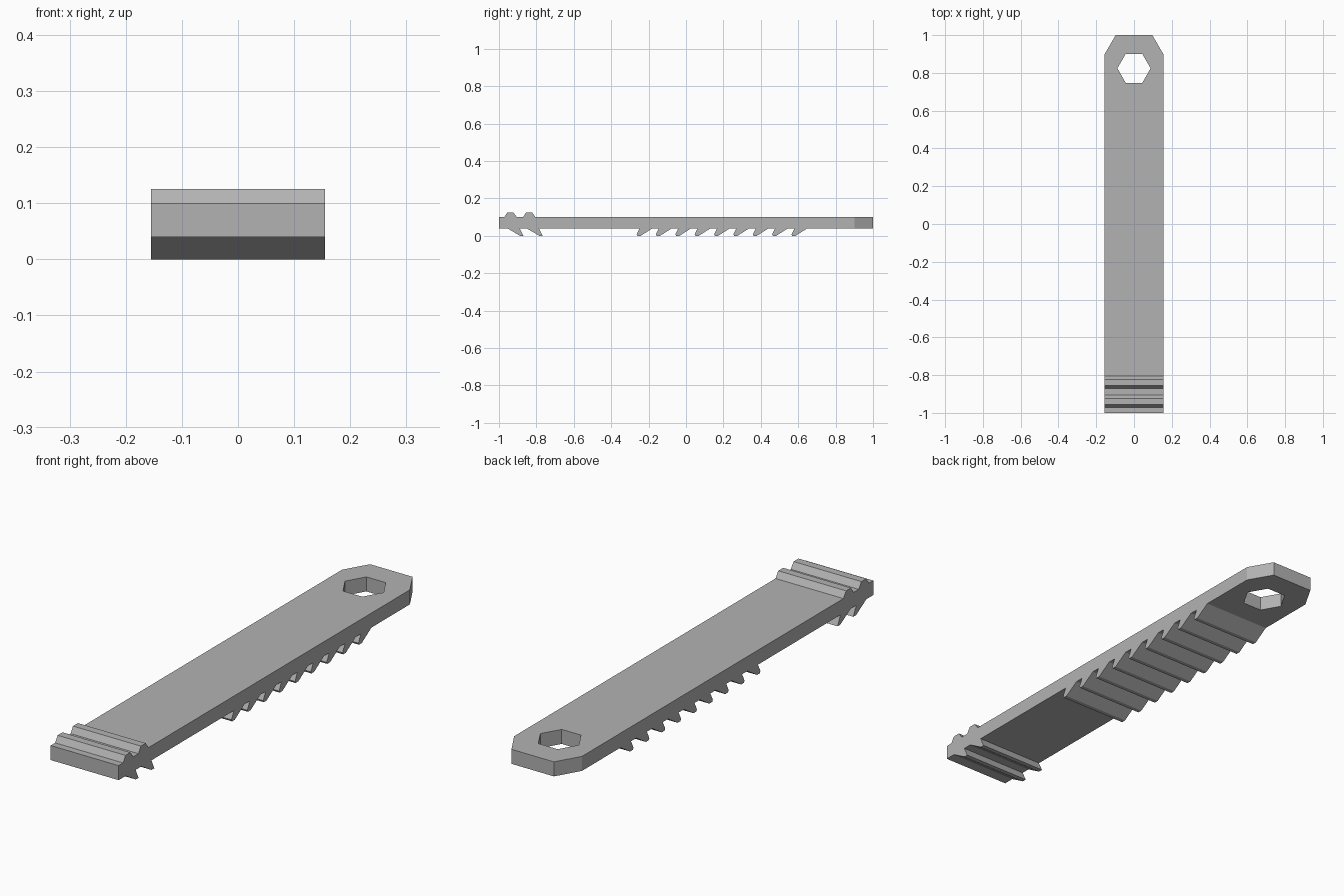
import bpy, bmesh, math

cube = bpy.data.objects.get("Cube")
if cube:
    bpy.data.objects.remove(cube)

HALF_W, LOW, TOP, RIDGE = 0.155, 0.04, 0.1, 0.125
HOLE_Y, HOLE_R = 0.824, 0.088

grey = bpy.data.materials.new("plain grey")
grey.use_nodes = True
colour = (0.45, 0.45, 0.45, 1)
grey.diffuse_color = colour
grey.node_tree.nodes["Principled BSDF"].inputs["Base Color"].default_value = colour


def prism(name, points, to_3d, offset):
    """Extrude a closed outline by an offset into a solid."""
    bm = bmesh.new()
    face = bm.faces.new([bm.verts.new(to_3d(a, b)) for a, b in points])
    ext = bmesh.ops.extrude_face_region(bm, geom=[face])
    moved = [v for v in ext["geom"] if isinstance(v, bmesh.types.BMVert)]
    bmesh.ops.translate(bm, verts=moved, vec=offset)
    bmesh.ops.recalc_face_normals(bm, faces=bm.faces[:])
    mesh = bpy.data.meshes.new(name)
    bm.to_mesh(mesh)
    bm.free()
    mesh.materials.append(grey)
    obj = bpy.data.objects.new(name, mesh)
    bpy.context.collection.objects.link(obj)
    return obj


# Side profile, underside from front to back: two front barbs, then the rack
profile = [(-1, LOW)]
for y in (-0.955, -0.852):
    profile += [(y, LOW), (y + 0.067, 0), (y + 0.085, 0), (y + 0.066, LOW)]
for i in range(9):
    y = -0.264 + i * 0.1035
    profile += [(y + 0.016, LOW), (y, 0.008), (y + 0.004, 0), (y + 0.022, 0), (y + 0.085, LOW)]

# Back end and the two grip ridges on top
profile += [(1, LOW), (1, TOP)]
for y in (-0.805, -0.905):
    profile += [(y, TOP), (y - 0.018, RIDGE), (y - 0.05, RIDGE), (y - 0.066, TOP)]
profile += [(-1, TOP)]
strap = prism("toothed_strap", profile, lambda y, z: (-HALF_W, y, z), (2 * HALF_W, 0, 0))

# Cutters: hexagonal hole and the two clipped back corners
hexagon = [(HOLE_R * math.cos(math.radians(60 * k)),
            HOLE_Y + HOLE_R * math.sin(math.radians(60 * k))) for k in range(6)]
cutters = [prism("hole_cutter", hexagon, lambda x, y: (x, y, -0.1), (0, 0, 0.4))]
for side, label in ((1, "left"), (-1, "right")):
    corner = [(side * x, y) for x, y in ((HALF_W, 0.9), (0.097, 1), (0.097, 1.1), (0.3, 1.1), (0.3, 0.9))]
    cutters.append(prism(label + "_corner_cutter", corner, lambda x, y: (x, y, -0.1), (0, 0, 0.4)))

for cutter in cutters:
    mod = strap.modifiers.new(cutter.name, "BOOLEAN")
    mod.operation, mod.solver, mod.object = "DIFFERENCE", "EXACT", cutter
    cutter.hide_render = True
    cutter.hide_viewport = True
